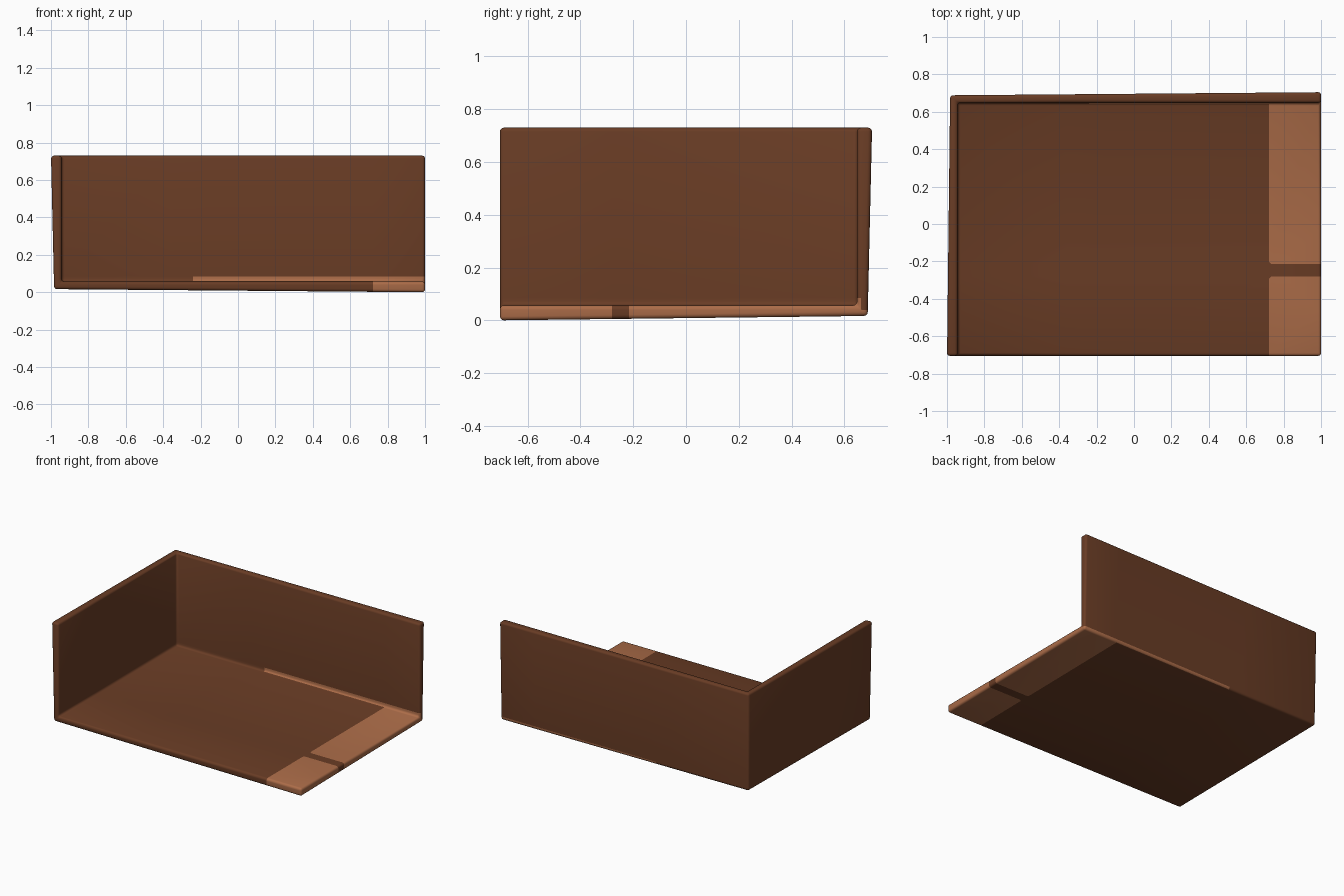
import bpy, bmesh, math
from mathutils import Vector

if "Cube" in bpy.data.objects:
    bpy.data.objects.remove(bpy.data.objects["Cube"])

T = 0.057                       # wall thickness
X0, X1 = -1 + T, 1.0            # inner left face, right end
Y0, Y1 = 0.705 - T, -0.705      # inner back face, front end
Z0, Z1 = T, 0.73                # floor top, wall top


def material(name, colour):
    m = bpy.data.materials.new(name)
    m.diffuse_color = (*colour, 1)
    m.use_nodes = True
    m.node_tree.nodes["Principled BSDF"].inputs["Base Color"].default_value = m.diffuse_color
    return m


bm = bmesh.new()

# Inner and outer skins of three meeting panels; the outer skin pulls in at shared edges
inner, outer = {}, {}
keys = [(r, f, u) for r in (0, 1) for f in (0, 1) for u in (0, 1) if r + f + u < 3]
for k in keys:
    r, f, u = k
    p = Vector((X1 if r else X0, Y1 if f else Y0, Z1 if u else Z0))
    n = Vector((-(1 - r), 1 - f, -(1 - u))).normalized()
    inner[k] = bm.verts.new(p)
    outer[k] = bm.verts.new(p + n * T)

floor = [(0, 0, 0), (1, 0, 0), (1, 1, 0), (0, 1, 0)]
back = [(0, 0, 0), (0, 0, 1), (1, 0, 1), (1, 0, 0)]
left = [(0, 0, 0), (0, 1, 0), (0, 1, 1), (0, 0, 1)]
for quad in (floor, back, left):
    bm.faces.new([inner[k] for k in quad])
    bm.faces.new([outer[k] for k in quad])

# Rim joining the two skins
rim = [(1, 0, 0), (1, 1, 0), (0, 1, 0), (0, 1, 1), (0, 0, 1), (1, 0, 1)]
for a, b in zip(rim, rim[1:] + rim[:1]):
    bm.faces.new([inner[a], inner[b], outer[b], outer[a]])
bmesh.ops.recalc_face_normals(bm, faces=bm.faces[:])

# Softened edges
sharp = [e for e in bm.edges if e.calc_face_angle(0) > math.radians(30)]
bmesh.ops.bevel(bm, geom=sharp, offset=0.015, segments=3, profile=0.5,
                affect='EDGES', clamp_overlap=True)

# Cuts that outline the painted areas
GAP_Y, GAP_H, PAINT_X = -0.248, 0.033, 0.722
C = 0.012
cuts = [((PAINT_X, 0, 0), (1, 0, 0)), ((-0.24, 0, 0), (1, 0, 0)), ((-0.36, 0, 0), (1, 0, 0)),
        ((0, GAP_Y - GAP_H, 0), (0, 1, 0)), ((0, GAP_Y + GAP_H, 0), (0, 1, 0)),
        ((PAINT_X + C, GAP_Y + GAP_H, 0), (1, 1, 0)),
        ((PAINT_X + C, GAP_Y - GAP_H, 0), (1, -1, 0)),
        ((0, 0, 0.072), (0, 0, 1)), ((0, 0, 0.085), (0, 0, 1)), ((0, 0, 0.04), (0, 0, 1))]
for co, no in cuts:
    bmesh.ops.bisect_plane(bm, geom=bm.verts[:] + bm.edges[:] + bm.faces[:],
                           plane_co=co, plane_no=no, dist=1e-5)


def is_pale(face):
    x, y, z = face.calc_center_median()
    d = abs(y - GAP_Y) - GAP_H
    if z < Z0 + 0.003 and y < Y0 + 0.01:            # end of the floor, split by a gap
        return x > PAINT_X and d > 0 and (x - PAINT_X) + d > C
    if y > Y0 - 0.012 and x > -0.24:                # strip along the foot of the back wall
        if face.normal.z < -0.8:
            return x > PAINT_X
        return z < (0.085 if y < Y0 + 0.015 else 0.04)
    return False


for f in bm.faces:
    f.material_index = int(is_pale(f))

mesh = bpy.data.meshes.new("corner_panels")
bm.to_mesh(mesh)
bm.free()
mesh.materials.append(material("dark brown", (0.14, 0.045, 0.018)))
mesh.materials.append(material("pale copper brown", (0.41, 0.15, 0.065)))
obj = bpy.data.objects.new("corner_panels", mesh)
bpy.context.collection.objects.link(obj)
bpy.context.view_layer.objects.active = obj
obj.select_set(True)
bpy.ops.object.shade_smooth_by_angle(angle=math.radians(40))
